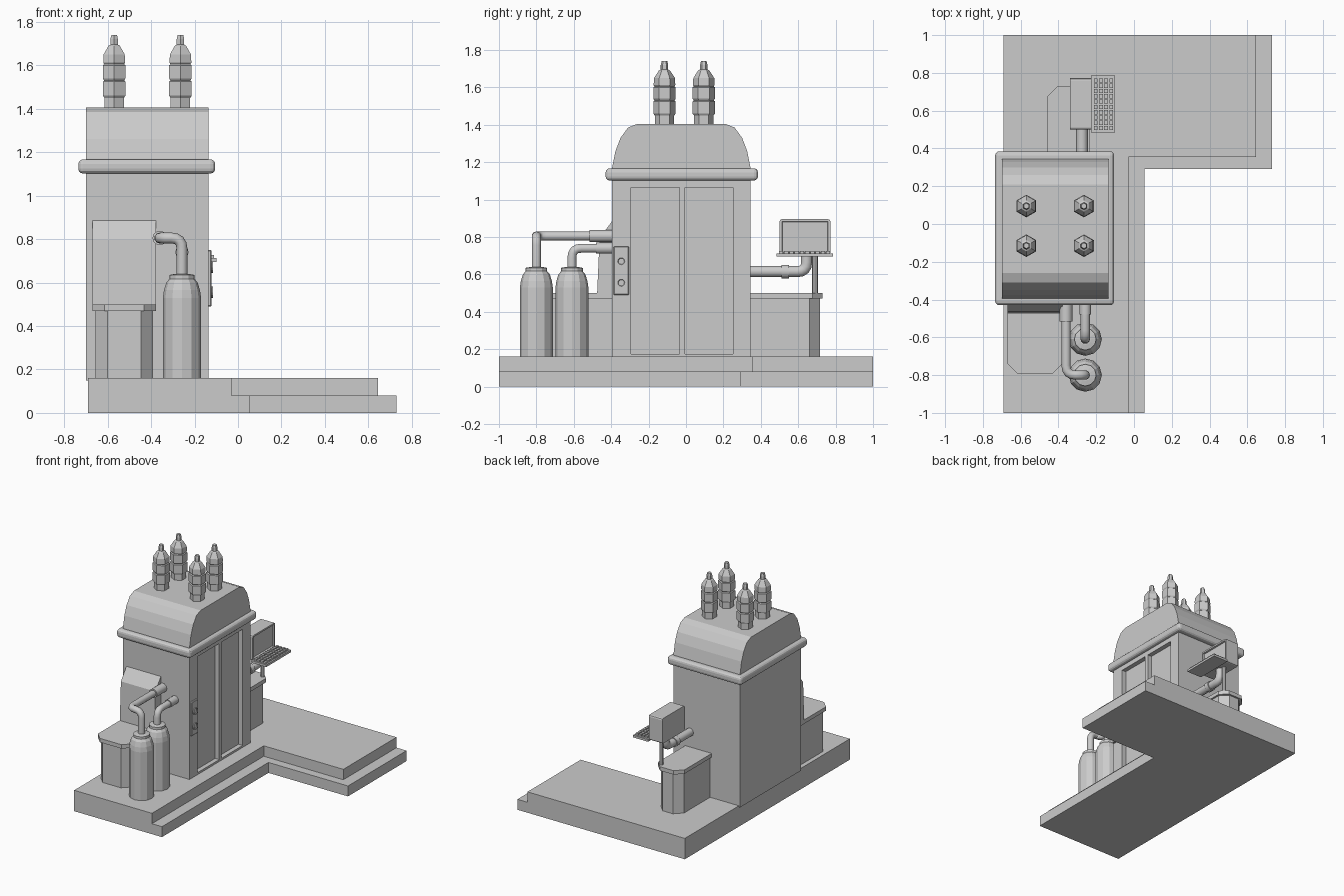
import bpy, bmesh, math
from mathutils import Vector

if "Cube" in bpy.data.objects:
    bpy.data.objects.remove(bpy.data.objects["Cube"])


def finish(bm, name):
    bmesh.ops.recalc_face_normals(bm, faces=bm.faces)
    me = bpy.data.meshes.new(name)
    bm.to_mesh(me)
    bm.free()
    ob = bpy.data.objects.new(name, me)
    bpy.context.collection.objects.link(ob)
    return ob


def extrude(name, pts, vec):
    """Closed polygon of 3D points swept along vec."""
    bm = bmesh.new()
    f = bm.faces.new([bm.verts.new(p) for p in pts])
    r = bmesh.ops.extrude_face_region(bm, geom=[f], use_keep_orig=True)
    bmesh.ops.translate(bm, vec=vec, verts=[v for v in r["geom"] if isinstance(v, bmesh.types.BMVert)])
    return finish(bm, name)


def prism(name, pts, z0, z1):
    return extrude(name, [(x, y, z0) for x, y in pts], (0, 0, z1 - z0))


def box(name, x, y, z, bevel=0, seg=1):
    ob = prism(name, [(x[0], y[0]), (x[1], y[0]), (x[1], y[1]), (x[0], y[1])], *z)
    if bevel:
        m = ob.modifiers.new("bevel", 'BEVEL')
        m.width, m.segments = bevel, seg
    return ob


def lathe(name, prof, loc, n, start=0.0):
    """Revolve (radius, height) points about z, capped at both ends."""
    bm = bmesh.new()
    rings = [[bm.verts.new((r * math.cos(start + k * math.tau / n),
                            r * math.sin(start + k * math.tau / n), z)) for k in range(n)]
             for r, z in prof]
    for a, b in zip(rings, rings[1:]):
        for k in range(n):
            j = (k + 1) % n
            bm.faces.new((a[k], a[j], b[j], b[k]))
    bm.faces.new(rings[0])
    bm.faces.new(rings[-1])
    ob = finish(bm, name)
    ob.location = loc
    return ob


def pipe(name, pts, r, bend=0.05):
    """Round pipe with rounded elbows."""
    P = [Vector(p) for p in pts]
    path = [P[0]]
    for a, b, c in zip(P, P[1:], P[2:]):
        s, e = b + (a - b).normalized() * bend, b + (c - b).normalized() * bend
        for i in range(5):
            t = i / 4
            path.append(s * (1 - t) ** 2 + b * 2 * t * (1 - t) + e * t * t)
    path.append(P[-1])
    cu = bpy.data.curves.new(name, 'CURVE')
    cu.dimensions = '3D'
    cu.bevel_depth, cu.bevel_resolution, cu.use_fill_caps = r, 3, True
    sp = cu.splines.new('POLY')
    sp.points.add(len(path) - 1)
    for q, p in zip(sp.points, path):
        q.co = (*p, 1)
    ob = bpy.data.objects.new(name, cu)
    bpy.context.collection.objects.link(ob)


# Stepped L-shaped base
for name, xi, xo, yi, z in (("base_lower", 0.055, 0.73, 0.29, (0, 0.08)),
                            ("base_upper", -0.03, 0.645, 0.355, (0.08, 0.16))):
    prism(name, [(-0.69, -1), (xi, -1), (xi, yi), (xo, yi), (xo, 1), (-0.69, 1)], *z)

# Cabinet with curved roof
cy = -0.025
half = [(0.37, 0.15), (0.37, 1.17), (0.352, 1.26), (0.325, 1.33), (0.285, 1.385), (0.235, 1.405)]
side = [(cy + w, z) for w, z in half] + [(cy - w, z) for w, z in reversed(half)]
body = extrude("cabinet_body", [(-0.70, y, z) for y, z in side], (0.565, 0, 0))

# Two recessed door panels
for y in ((-0.295, -0.035), (-0.005, 0.25)):
    cut = box("door_cutter", (-0.17, 0), y, (0.175, 1.065))
    cut.hide_render = True
    m = body.modifiers.new("door", 'BOOLEAN')
    m.operation, m.object = 'DIFFERENCE', cut
    bpy.context.view_layer.objects.active = body
    bpy.ops.object.modifier_apply(modifier=m.name)
    bpy.data.objects.remove(cut)

# Rounded band below the roof
box("cabinet_rim", (-0.735, -0.105), (-0.43, 0.385), (1.102, 1.167), 0.022, 3)

# Hexagonal roof insulators
ins = [(0.052, 1.40), (0.052, 1.45), (0.06, 1.46), (0.06, 1.525), (0.053, 1.53), (0.06, 1.54),
       (0.06, 1.60), (0.053, 1.605), (0.058, 1.612), (0.056, 1.65), (0.03, 1.69),
       (0.02, 1.695), (0.02, 1.72), (0.015, 1.74)]
for x in (-0.57, -0.265):
    for y in (-0.115, 0.095):
        lathe("roof_insulator", ins, (x, y, 0), 6, math.pi / 2)


# Chamfered side pedestals with overhanging lids
def pedestal(name, x0, x1, wall, end):
    d = 1 if end > wall else -1

    def outline(g):
        a, b, e, c = x0 + g, x1 - g, end - d * g, 0.055
        return [(a, wall), (a, e - d * c), (a + c, e), (b - c, e), (b, e - d * c), (b, wall)]
    prism(name, outline(0.014), 0.15, 0.47)
    prism(name + "_lid", outline(0), 0.47, 0.50)


pedestal("front_pedestal", -0.67, -0.378, -0.38, -0.795)
pedestal("back_pedestal", -0.46, -0.235, 0.33, 0.73)

# Sloped hood on the front wall
extrude("front_hood", [(-0.67, -0.38, 0.50), (-0.67, -0.475, 0.50), (-0.67, -0.462, 0.795),
                       (-0.67, -0.395, 0.885), (-0.67, -0.38, 0.885)], (0.292, 0, 0))

# Gas cylinders
gas = [(0.088, 0.15), (0.088, 0.53), (0.083, 0.565), (0.072, 0.60), (0.058, 0.617),
       (0.058, 0.635), (0.03, 0.64)]
for y in (-0.80, -0.61):
    lathe("gas_cylinder", gas, (-0.258, y, 0), 12)

# Gas pipes and their wall sleeves
pipe("gas_pipe_long", [(-0.258, -0.80, 0.62), (-0.258, -0.80, 0.805),
                       (-0.36, -0.80, 0.805), (-0.36, -0.38, 0.805)], 0.025)
pipe("gas_pipe_short", [(-0.258, -0.61, 0.62), (-0.258, -0.61, 0.74), (-0.258, -0.38, 0.74)], 0.025)
pipe("pipe_sleeve_long", [(-0.36, -0.515, 0.805), (-0.36, -0.38, 0.805)], 0.034)
pipe("pipe_sleeve_short", [(-0.258, -0.48, 0.74), (-0.258, -0.38, 0.74)], 0.031)

# Control panel with two round dials
box("control_panel", (-0.14, -0.122), (-0.387, -0.305), (0.49, 0.75), 0.004)
for z in (0.67, 0.555):
    dial = lathe("dial", [(0.026, 0), (0.026, 0.008), (0.019, 0.008), (0.016, 0.003)],
                 (-0.123, -0.346, z), 12)
    dial.rotation_euler.y = math.pi / 2

# Console arm, joint and post
pipe("console_arm", [(-0.275, 0.33, 0.615), (-0.275, 0.645, 0.615), (-0.275, 0.645, 0.71)], 0.031)
pipe("arm_joint", [(-0.275, 0.51, 0.615), (-0.275, 0.55, 0.615)], 0.038)
lathe("console_post", [(0.015, 0.49), (0.015, 0.71)], (-0.275, 0.69, 0), 8)

# Monitor with recessed screen facing +x
bm = bmesh.new()
bmesh.ops.create_cube(bm, size=1)
bmesh.ops.scale(bm, vec=(0.115, 0.272, 0.192), verts=bm.verts)
bmesh.ops.translate(bm, vec=(-0.2825, 0.636, 0.799), verts=bm.verts)
long = [e for e in bm.edges if abs(e.verts[0].co.x - e.verts[1].co.x) > 0.1]
bmesh.ops.bevel(bm, geom=long, offset=0.012, segments=2, profile=0.5, affect='EDGES')
bm.normal_update()
face = max(bm.faces, key=lambda f: f.calc_center_median().x)
bmesh.ops.inset_individual(bm, faces=[face], thickness=0.013)
bmesh.ops.inset_individual(bm, faces=[face], thickness=0.003, depth=-0.012)
finish(bm, "monitor")

# Keyboard tray and keys
box("keyboard_tray", (-0.228, -0.10), (0.485, 0.785), (0.695, 0.712))
for i in range(4):
    for j in range(10):
        x, y = -0.212 + i * 0.027, 0.497 + j * 0.028
        box("key", (x, x + 0.02), (y, y + 0.022), (0.71, 0.726))
